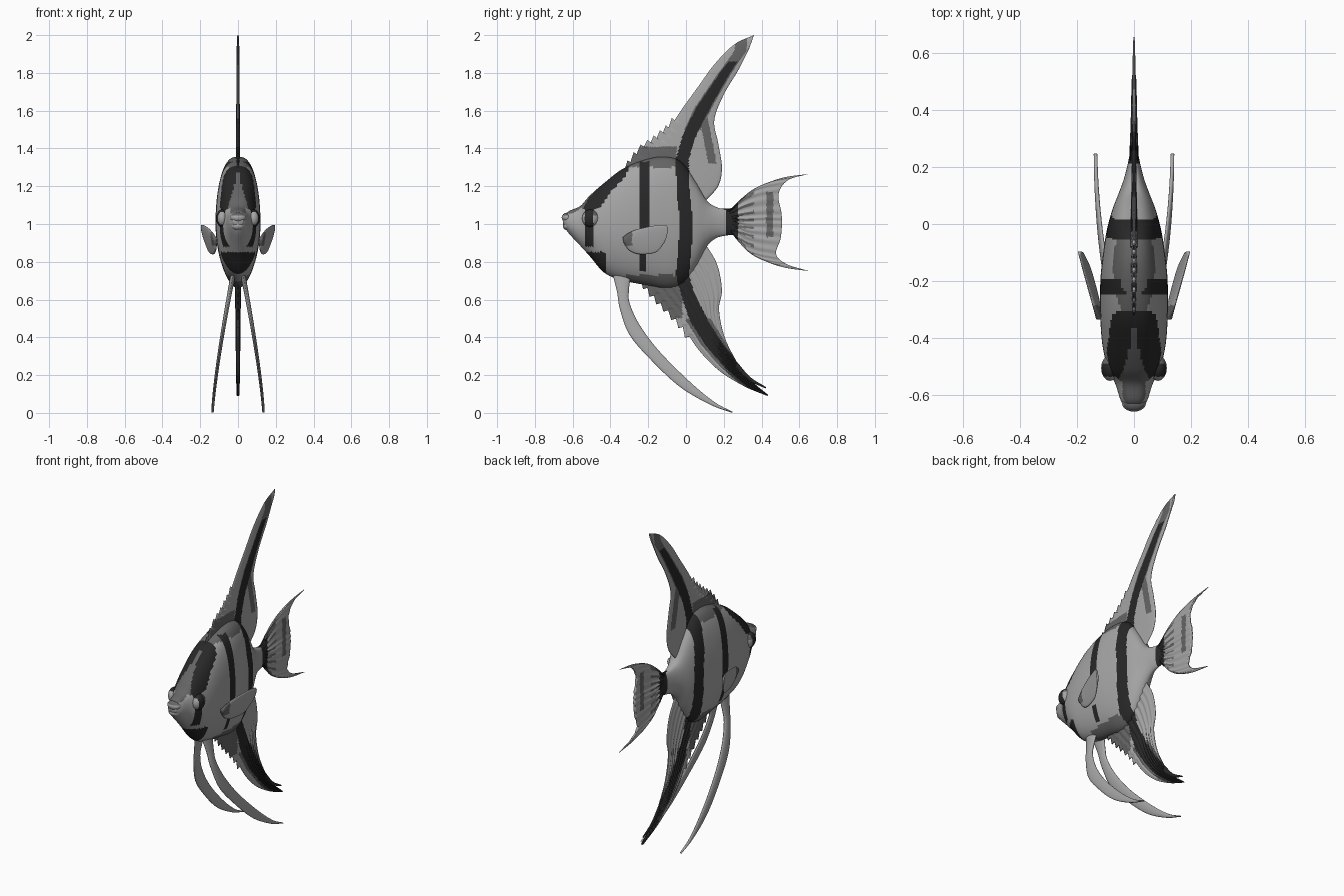
import bpy, bmesh, math
from mathutils import Vector, Matrix

if "Cube" in bpy.data.objects:
    bpy.data.objects.remove(bpy.data.objects["Cube"])

PALE, MID, DARK = 0, 1, 2
MATS = []
for name, v in (("pale_grey", .38), ("mid_grey", .13), ("stripe_black", .021)):
    m = bpy.data.materials.new(name)
    m.diffuse_color = (v, v, v, 1)
    m.use_nodes = True
    m.node_tree.nodes["Principled BSDF"].inputs["Base Color"].default_value = m.diffuse_color
    MATS.append(m)


def curve(pts, t):
    """Catmull-Rom point on a list of tuples, t in 0..1"""
    n = len(pts) - 1
    i = min(int(t * n), n - 1)
    f = t * n - i
    p = [Vector(pts[k]) for k in range(len(pts))][max(i - 1, 0):i + 3]
    if i == 0:
        p.insert(0, 2 * p[0] - p[1])
    if len(p) < 4:
        p.append(2 * p[-1] - p[-2])
    a, b, c, d = p
    return .5 * (2 * b + (c - a) * f + (2 * a - 5 * b + 4 * c - d) * f * f + (3 * b - a - 3 * c + d) * f ** 3)


def lerp(table, x):
    """Piecewise linear lookup"""
    if x <= table[0][0]:
        return table[0][1]
    for (a, b), (c, d) in zip(table, table[1:]):
        if x <= c:
            return b + (d - b) * (x - a) / (c - a)
    return table[-1][1]


def finish(name, bm, color):
    bmesh.ops.recalc_face_normals(bm, faces=bm.faces)
    for f in bm.faces:
        f.smooth = True
        f.material_index = color(*f.calc_center_median())
    me = bpy.data.meshes.new(name)
    bm.to_mesh(me)
    bm.free()
    for m in MATS:
        me.materials.append(m)
    ob = bpy.data.objects.new(name, me)
    bpy.context.collection.objects.link(ob)


def loft(name, rings, color):
    """Tube through symmetric rings, ends closed with quads"""
    bm = bmesh.new()
    vs = [[bm.verts.new(p) for p in r] for r in rings]
    m = len(vs[0])
    for a, b in zip(vs, vs[1:]):
        for j in range(m):
            k = (j + 1) % m
            bm.faces.new((a[j], a[k], b[k], b[j]))
    for r in (vs[0], vs[-1]):
        for j in range(m // 2 - 1):
            bm.faces.new((r[j], r[j + 1], r[m - 2 - j], r[m - 1 - j]))
    finish(name, bm, color)


def fin(name, A, B, color, end=None, thick=.012, off=None, n=90, m=36, saw=None, rays=0):
    """Thin lens-shaped patch between leading edge A and trailing edge B (y, z)"""
    a1, b1 = Vector(A[-1]), Vector(B[-1])

    def row(t):
        pa, pb = curve(A, t), curve(B, t)
        pts = []
        for j in range(m + 1):
            u = j / m
            p = pa.lerp(pb, u)
            if end:
                p = p + t * (curve(end, u) - a1.lerp(b1, u))
            if saw and t < saw[2]:
                p = p + Vector(saw[:2]) * ((t * saw[3]) % 1) * (1 - u) ** 8
            h = thick * math.sin(math.pi * u) ** .5 * (1 - .6 * t) if 0 < u < 1 else 0
            h *= 1 + (.35 * math.cos(u * rays * 2 * math.pi) if rays else 0)
            pts.append((p.x, p.y, h + .0015))
        return pts
    grid = [row(i / n) for i in range(n + 1)]
    for side, label in (((1, "_right"), (-1, "_left")) if off else ((1, ""),)):
        rings = []
        for pts in grid:
            o = [side * off(y, z) if off else 0 for y, z, h in pts]
            rings.append([(c + h, y, z) for c, (y, z, h) in zip(o, pts)] +
                         [(c - h, y, z) for c, (y, z, h) in reversed(list(zip(o, pts)))])
        loft(name + label, rings, color)


# Main stripe running through dorsal fin, body and anal fin: centre y by z
STRIPE = [(.09, .43), (.24, .255), (.36, .15), (.485, .07), (.63, .01), (.73, -.02), (.865, -.005), (1.02, 0),
          (1.18, -.015), (1.34, -.02), (1.475, .02), (1.63, .1), (1.79, .2), (1.92, .29)]
WIDTH = [(.09, .05), (.5, .048), (.66, .035), (1.35, .034), (1.6, .038), (1.86, .024)]


def off_stripe(y, z):
    return abs(y - lerp(STRIPE, z)) - lerp(WIDTH, z)


def body_color(x, y, z):
    x = abs(x)
    if off_stripe(y, z) < 0 or y > .21:
        return DARK
    if z > 1.08 and y < lerp([(1.08, -.46), (1.18, -.39), (1.25, -.32), (1.3, -.3)], z):
        if y < -.55:
            return MID if x < .04 else PALE
        return MID if x < .05 * (1.27 - z) / .17 else DARK
    if .88 < z <= 1.08 and -.535 < y < -.49:
        return DARK
    if z < .85 and y < -.425:
        return DARK
    if -.245 < y < -.19 and .93 < z < 1.33:
        return DARK
    if abs(y + .225) < .016 and .75 < z < .85:
        return DARK
    if (z > 1.3 and y < -.05) or (z < .73 and y > -.32) or (z > 1.055 and y < -.53 and x < .04):
        return MID
    return PALE


# Body: y, top z, bottom z, half width
BODY = [(-.65, 1.035, .995, .026), (-.62, 1.068, .95, .046), (-.56, 1.095, .885, .066), (-.51, 1.15, .83, .09),
        (-.43, 1.22, .74, .11), (-.33, 1.295, .7, .118), (-.2, 1.345, .675, .118), (-.1, 1.355, .66, .108),
        (-.02, 1.325, .685, .095), (.05, 1.225, .77, .076), (.11, 1.125, .88, .053), (.16, 1.09, .925, .035),
        (.22, 1.075, .94, .02), (.28, 1.07, .945, .009)]
rings = []
for i in range(151):
    y, top, bot, w = curve(BODY, i / 150)
    ring = []
    for j in range(80):
        a = 2 * math.pi * (j + .5) / 80
        s, c = math.sin(a), math.cos(a)      # ring starts at the top
        e = .72 if c > 0 else 1.05
        ring.append((w * math.copysign(abs(s) ** e, s), y, (top + bot) / 2 + (top - bot) / 2 * c))
    rings.append(ring)
loft("body", rings, body_color)


def ball(name, loc, scale, color):
    bm = bmesh.new()
    bmesh.ops.create_uvsphere(bm, u_segments=40, v_segments=28, radius=1,
                              matrix=Matrix.Translation(loc) @ Matrix.Diagonal((*scale, 1)))
    finish(name, bm, color)


# Eyes and lips
for s, label in ((1, "right"), (-1, "left")):
    ball("eye_" + label, (s * .084, -.505, 1.03), (.031, .045, .047),
         lambda x, y, z: DARK if -.535 < y < -.49 else MID if y > -.49 and z > 1.045 else PALE)
ball("upper_lip", (0, -.628, 1.034), (.042, .03, .026), lambda x, y, z: MID if z > 1.045 else PALE)
ball("lower_lip", (0, -.622, .99), (.037, .03, .024), lambda x, y, z: PALE)


# Dorsal fin
def dorsal_color(x, y, z):
    if off_stripe(y, z) < 0 and z < 1.86:
        return DARK
    if off_stripe(y, z) < .008 and z > 1.5 or (z < 1.41 and y < -.05):
        return MID
    return MID if abs(y - lerp([(1.32, .14), (1.4, .125), (1.55, .095)], z)) < .022 and 1.32 < z < 1.56 else PALE


fin("dorsal_fin",
    [(-.33, 1.27), (-.25, 1.38), (-.165, 1.445), (-.09, 1.51), (-.01, 1.625), (.07, 1.735), (.15, 1.845),
     (.255, 1.95), (.36, 2.0)],
    [(.1, 1.12), (.17, 1.2), (.19, 1.3), (.17, 1.43), (.15, 1.55), (.2, 1.685), (.28, 1.82), (.335, 1.93)],
    dorsal_color, n=140, m=50, saw=(-.012, .022, .42, 19))


# Anal fin with a split tip
def anal_color(x, y, z):
    d = off_stripe(y, z)
    if d < 0:
        return DARK
    return MID if (d < .02 and z < .5) or (y < -.02 and z > .5) else PALE


fin("anal_fin",
    [(-.24, .71), (-.14, .59), (-.03, .475), (.07, .33), (.18, .22), (.31, .14), (.43, .09)],
    [(.1, .9), (.165, .785), (.19, .65), (.175, .55), (.2, .415), (.255, .295), (.325, .19), (.435, .095)],
    anal_color, n=140, m=50, saw=(-.022, -.014, .42, 17), rays=10)
fin("anal_fin_prong", [(.25, .22), (.33, .17), (.42, .13)], [(.27, .27), (.34, .19), (.425, .136)],
    lambda x, y, z: DARK, thick=.006, n=20, m=8)


# Tail fin
def tail_color(x, y, z):
    if y < .275:
        return DARK
    if y < .36 and math.sin(math.atan2(z - 1.01, y - .1) * 38) > .45:
        return MID
    return MID if .425 < y < .462 and .93 < z < 1.17 else PALE


fin("tail_fin",
    [(.18, 1.08), (.255, 1.09), (.335, 1.155), (.415, 1.21), (.52, 1.247), (.65, 1.265)],
    [(.18, .94), (.255, .95), (.335, .875), (.42, .805), (.52, .77), (.655, .75)],
    tail_color, thick=.013, n=80, m=88, rays=14,
    end=[(.65, 1.265), (.54, 1.232), (.49, 1.16), (.505, 1.06), (.508, 1.0), (.5, .92), (.477, .84), (.535, .787),
         (.655, .75)])

# Pelvic fins: long trailing filaments
fin("pelvic_fin",
    [(-.39, .74), (-.365, .64), (-.35, .55), (-.3, .415), (-.19, .285), (-.035, .14), (.125, .045), (.243, .001)],
    [(-.29, .74), (-.302, .65), (-.298, .58), (-.245, .465), (-.14, .325), (.02, .165), (.15, .058), (.247, .005)],
    lambda x, y, z: PALE, thick=.012, n=90, m=12,
    off=lambda y, z: .135 - .107 * max(z / .72, 0) ** 1.3)

# Pectoral fins
fin("pectoral_fin",
    [(-.335, .93), (-.3, .955), (-.245, .975), (-.16, .992), (-.105, .995)],
    [(-.33, .9), (-.3, .86), (-.245, .84), (-.16, .85), (-.115, .9)],
    lambda x, y, z: MID if y < -.285 and z > .885 else PALE, thick=.011, n=40, m=24,
    end=[(-.105, .995), (-.096, .975), (-.102, .935), (-.115, .9)],
    off=lambda y, z: .108 + .25 * (y + .33) + .18 * (z - .84))
